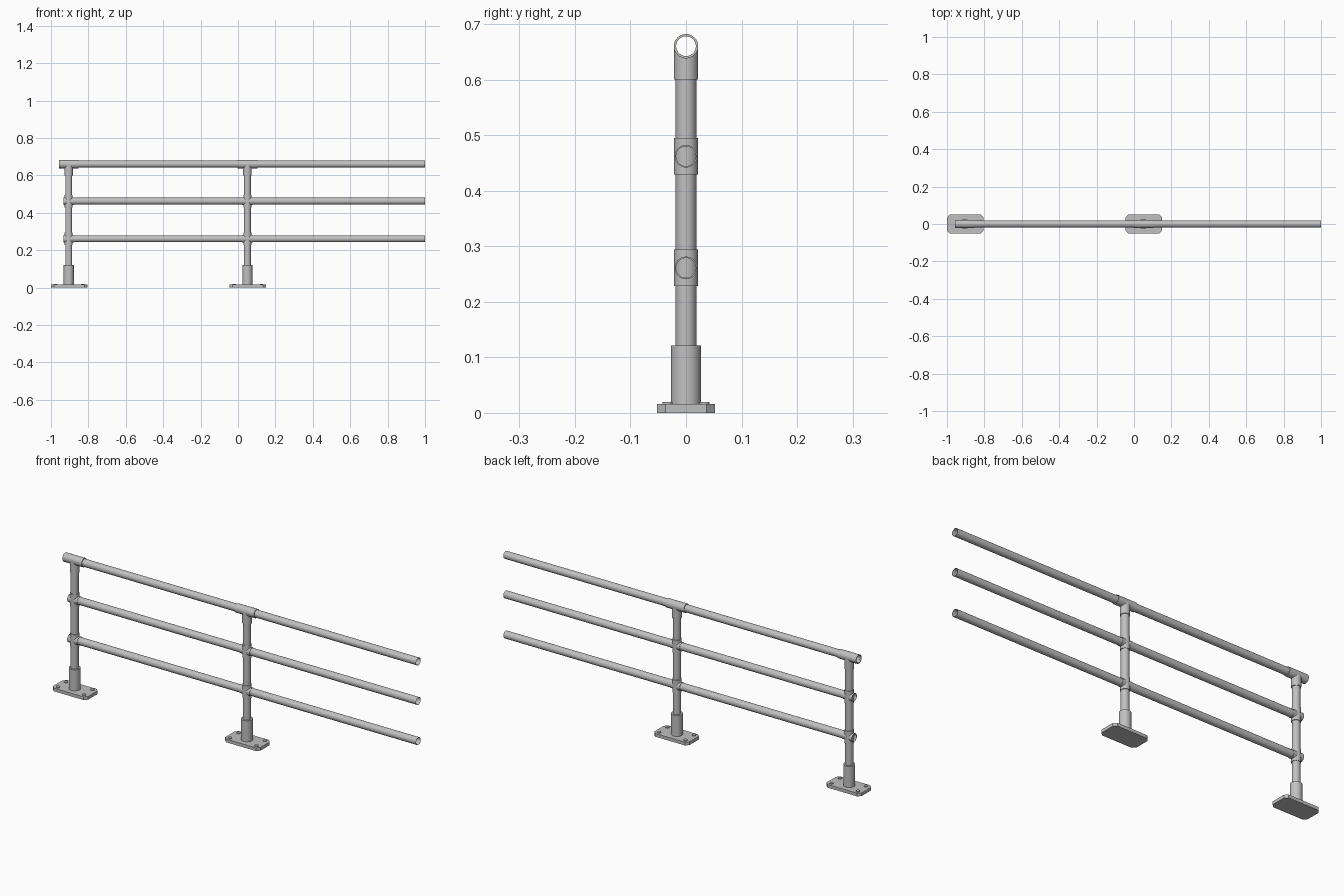
import bpy, bmesh, math
from mathutils import Matrix

if "Cube" in bpy.data.objects:
    bpy.data.objects.remove(bpy.data.objects["Cube"])

steel = bpy.data.materials.new("galvanised grey")
steel.use_nodes = True
steel.diffuse_color = (0.53, 0.53, 0.53, 1)
steel.node_tree.nodes["Principled BSDF"].inputs["Base Color"].default_value = steel.diffuse_color

SIDES = 32
POSTS = {"end": -0.905, "middle": 0.05}
TOP_Z, MID_Z = 0.66, {"lower": 0.261, "upper": 0.462}
RAIL_R, POST_R, FITTING_R = 0.0185, 0.0185, 0.022


def finish(name, bm, smooth=True):
    bmesh.ops.recalc_face_normals(bm, faces=bm.faces)
    mesh = bpy.data.meshes.new(name)
    bm.to_mesh(mesh)
    bm.free()
    mesh.materials.append(steel)
    ob = bpy.data.objects.new(name, mesh)
    bpy.context.collection.objects.link(ob)
    if smooth:
        bpy.ops.object.select_all(action="DESELECT")
        ob.select_set(True)
        bpy.context.view_layer.objects.active = ob
        bpy.ops.object.shade_smooth_by_angle(angle=math.radians(35))
    return ob


def rod(name, r, x, y, z0, z1, saddle=0):
    """Upright solid cylinder; a saddle radius shapes its top to a pipe along x."""
    bm = bmesh.new()
    bmesh.ops.create_cone(bm, cap_ends=True, segments=SIDES, radius1=r, radius2=r,
                          depth=z1 - z0, matrix=Matrix.Translation((x, y, (z0 + z1) / 2)))
    if saddle:
        caps = [f for f in bm.faces if f.normal.z > 0.9]
        bmesh.ops.delete(bm, geom=caps, context="FACES_ONLY")
        for v in bm.verts:
            if v.co.z > (z0 + z1) / 2:
                v.co.z = z1 - math.sqrt(max(saddle ** 2 - v.co.y ** 2, 0))
    return finish(name, bm)


def pipe(name, r, bore, z, x0, x1):
    """Open hollow pipe along x."""
    bm = bmesh.new()
    rings = []
    for x, rad in ((x0, r), (x1, r), (x1, bore), (x0, bore)):
        angles = [2 * math.pi * i / SIDES for i in range(SIDES)]
        rings.append([bm.verts.new((x, rad * math.cos(a), z + rad * math.sin(a))) for a in angles])
    for k in range(4):
        a, b = rings[k], rings[(k + 1) % 4]
        for i in range(SIDES):
            j = (i + 1) % SIDES
            bm.faces.new((a[i], a[j], b[j], b[i]))
    return finish(name, bm)


def base_plate(name, x):
    """Flat plate with cut corners."""
    hx, hy, cut, top = 0.0975, 0.052, 0.015, 0.016
    bm = bmesh.new()
    outline = []
    for sx, sy in ((1, 1), (-1, 1), (-1, -1), (1, -1)):
        pair = [(sx * hx, sy * (hy - cut)), (sx * (hx - cut), sy * hy)]
        outline += pair if sx * sy > 0 else pair[::-1]
    face = bm.faces.new([bm.verts.new((x + px, py, 0)) for px, py in outline])
    extruded = bmesh.ops.extrude_face_region(bm, geom=[face])["geom"]
    for v in extruded:
        if isinstance(v, bmesh.types.BMVert):
            v.co.z = top
    # keep the underside closed
    if not any(all(v.co.z == 0 for v in f.verts) for f in bm.faces):
        bm.faces.new([v for v in bm.verts if v.co.z == 0])
    return finish(name, bm, smooth=False)


# Posts with feet and fittings
for label, x in POSTS.items():
    base_plate(label + "_base_plate", x + 0.0025)
    for i, (sx, sy) in enumerate(((1, 1), (-1, 1), (-1, -1), (1, -1))):
        rod(f"{label}_bolt_{i + 1}", 0.009, x + 0.0025 + sx * 0.073, sy * 0.033, 0.014, 0.02)
    rod(label + "_base_sleeve", 0.027, x, 0, 0.01, 0.121)
    rod(label + "_post", POST_R, x, 0, 0.1, TOP_Z - FITTING_R)

    # Top tee fitting
    rod(label + "_tee_stem", FITTING_R, x, 0, 0.6, TOP_Z, saddle=FITTING_R - 0.0005)
    pipe(label + "_tee_sleeve", FITTING_R, RAIL_R, TOP_Z, x - 0.053, x + 0.053)

    # Cross fittings for the middle rails
    for level, z in MID_Z.items():
        rod(f"{label}_{level}_cross_collar", 0.0213, x, 0, z - 0.033, z + 0.033)
        pipe(f"{label}_{level}_cross_sleeve", 0.0203, RAIL_R, z, x - 0.028, x + 0.028)

# Rails
start = POSTS["end"]
pipe("top_rail", RAIL_R, 0.0178, TOP_Z, start - 0.045, 1.0)
for level, z in MID_Z.items():
    pipe(level + "_rail", RAIL_R, 0.0178, z, start - 0.027, 1.0)
